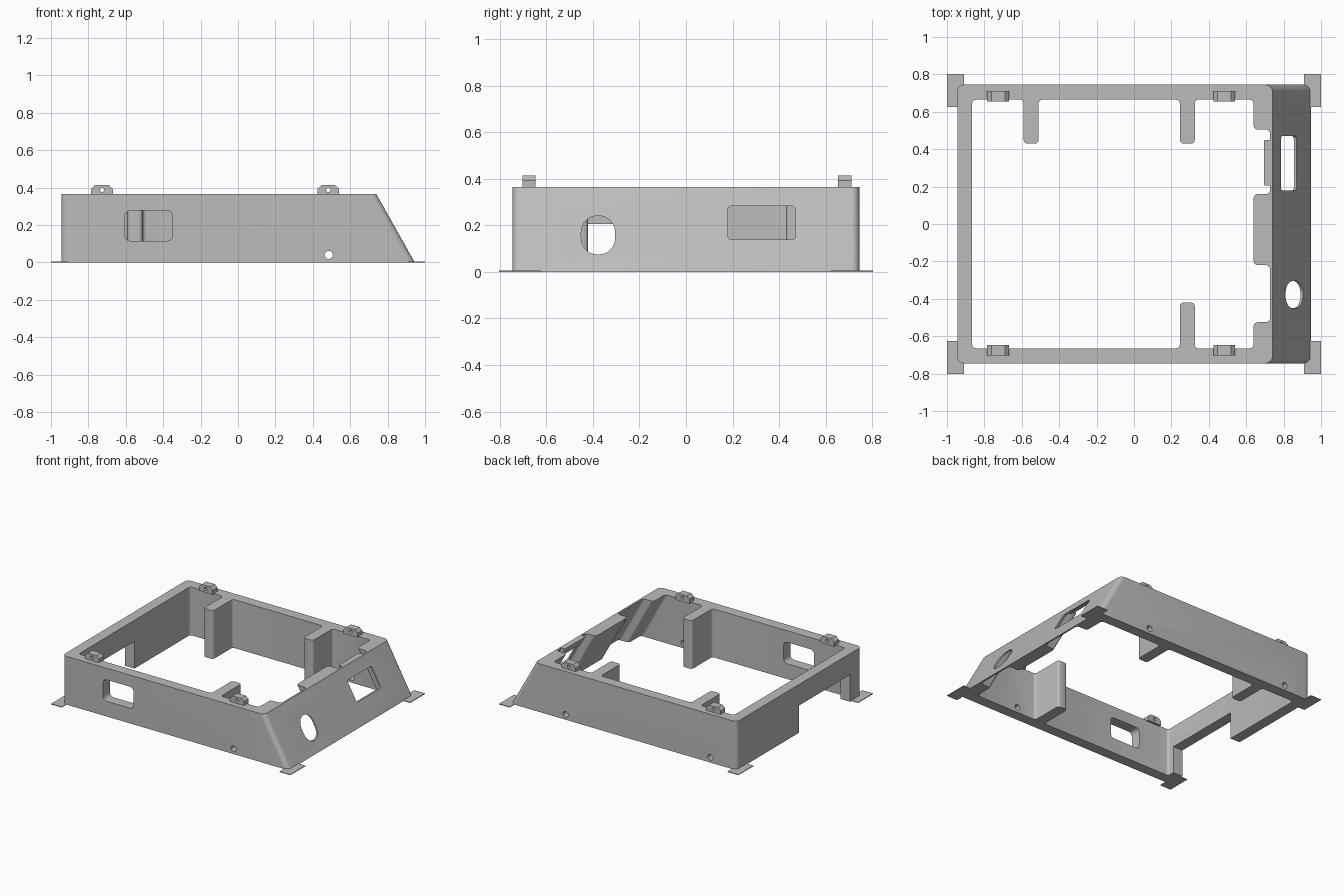
import bpy, bmesh, math
from mathutils import Vector

if "Cube" in bpy.data.objects:
    bpy.data.objects.remove(bpy.data.objects["Cube"])

H = 0.365                 # wall height
LEAN = 0.205 / H          # run of the sloping side per unit of height

grey = bpy.data.materials.new("plain_grey")
grey.use_nodes = True
grey.diffuse_color = (0.5, 0.5, 0.5, 1)
grey.node_tree.nodes["Principled BSDF"].inputs["Base Color"].default_value = (0.5, 0.5, 0.5, 1)


def prism(name, outline, axis, lo, hi, round_by=0.0, lean_from=None, steps=4):
    """Extrude a 2D outline along an axis; points past lean_from follow the slope."""
    def place(p, t):
        if axis == "x":
            return Vector((t, p[0], p[1]))
        if axis == "y":
            return Vector((p[0], t, p[1]))
        x = p[0]
        if lean_from is not None and x > lean_from:
            x += (H - t) * LEAN
        return Vector((x, p[1], t))

    bm = bmesh.new()
    a = [bm.verts.new(place(p, lo)) for p in outline]
    b = [bm.verts.new(place(p, hi)) for p in outline]
    n = len(outline)
    bm.faces.new(a)
    bm.faces.new(b[::-1])
    for i in range(n):
        bm.faces.new((a[i], b[i], b[(i + 1) % n], a[(i + 1) % n]))
    bmesh.ops.recalc_face_normals(bm, faces=bm.faces)
    if round_by:
        bm.edges.ensure_lookup_table()
        sides = [bm.edges.get((u, v)) for u, v in zip(a, b)]
        bmesh.ops.bevel(bm, geom=sides, offset=round_by, segments=steps,
                        affect="EDGES", profile=0.5, clamp_overlap=True)
    me = bpy.data.meshes.new(name)
    bm.to_mesh(me)
    bm.free()
    me.materials.append(grey)
    ob = bpy.data.objects.new(name, me)
    bpy.context.collection.objects.link(ob)
    return ob


def rect(u0, u1, v0, v1):
    return [(u0, v0), (u1, v0), (u1, v1), (u0, v1)]


def circle(u, v, r, n=20):
    return [(u + r * math.cos(2 * math.pi * i / n), v + r * math.sin(2 * math.pi * i / n))
            for i in range(n)]


def activate(ob):
    bpy.ops.object.select_all(action="DESELECT")
    ob.select_set(True)
    bpy.context.view_layer.objects.active = ob


def cut(ob, cutter):
    activate(ob)
    mod = ob.modifiers.new("cut", "BOOLEAN")
    mod.operation, mod.solver, mod.object = "DIFFERENCE", "EXACT", cutter
    cutter.hide_render = True
    bpy.ops.object.modifier_apply(modifier=mod.name)
    bpy.data.objects.remove(cutter)


def smooth(ob):
    activate(ob)
    bpy.ops.object.shade_smooth_by_angle(angle=math.radians(30))


# Outer body with one sloping side
frame = prism("frame", rect(-0.945, 0.74, -0.745, 0.745), "z", 0, H, 0.035, 0.6, 6)

# Inner opening: its outline leaves the ribs and the thick stretches of the sloping wall
inner = [(-0.865, -0.665),
         (0.245, -0.665), (0.245, -0.42), (0.325, -0.42), (0.325, -0.665),
         (0.64, -0.665), (0.64, -0.525), (0.727, -0.525),
         (0.727, -0.22), (0.64, -0.22), (0.64, 0.16), (0.727, 0.16),
         (0.727, 0.505), (0.64, 0.505), (0.64, 0.665),
         (0.325, 0.665), (0.325, 0.43), (0.245, 0.43), (0.245, 0.665),
         (-0.51, 0.665), (-0.51, 0.43), (-0.59, 0.43), (-0.59, 0.665),
         (-0.865, 0.665)]
cut(frame, prism("inner_cutter", inner, "z", -0.1, H + 0.1, 0.02, 0.6))

# Front window, sloping side window and oval opening
cut(frame, prism("window_cutter", rect(-0.605, -0.35, 0.115, 0.277), "y", -0.9, -0.6, 0.03))
cut(frame, prism("side_window_cutter", rect(0.18, 0.47, 0.138, 0.283), "x", 0.7, 1.1, 0.015))
cut(frame, prism("oval_cutter", rect(-0.45, -0.305, 0.075, 0.24), "x", 0.7, 1.1, 0.068, None, 8))

# Low cutout in the upright side wall
cut(frame, prism("low_cutter", rect(-0.61, 0.0, -0.1, 0.205), "x", -1.1, -0.8))

# Screw holes low in the long walls
for x, y in ((0.485, -0.705), (0.485, 0.705), (-0.725, 0.705)):
    cut(frame, prism("screw_cutter", circle(x, 0.04, 0.022), "y", y - 0.1, y + 0.1))
smooth(frame)

# Ledge above the side window
prism("window_ledge", rect(0.695, 0.73, 0.205, 0.45), "z", 0.3, H, 0.008, 0.6)

# Clip tabs on the rim, each with a pin hole
for side, y in (("front", -0.675), ("back", 0.682)):
    for end, x in (("a", -0.727), ("b", 0.483)):
        w, top = 0.058, 0.413
        shape = [(x - w, H - 0.005), (x + w, H - 0.005), (x + w, 0.393), (x + w - 0.022, top),
                 (x - w + 0.022, top), (x - w, 0.393)]
        tab = prism(f"{side}_tab_{end}", shape, "y", y - 0.028, y + 0.028)
        cut(tab, prism("pin_cutter", circle(x, 0.388, 0.012, 16), "y", y - 0.1, y + 0.1))
        smooth(tab)

# Thin corner feet
for sx in (-1, 1):
    for sy in (-1, 1):
        name = ("front" if sy < 0 else "back") + ("_left" if sx > 0 else "_right") + "_foot"
        prism(name, rect(*sorted((sx * 0.91, sx)), *sorted((sy * 0.625, sy * 0.803))), "z", 0, 0.005)
